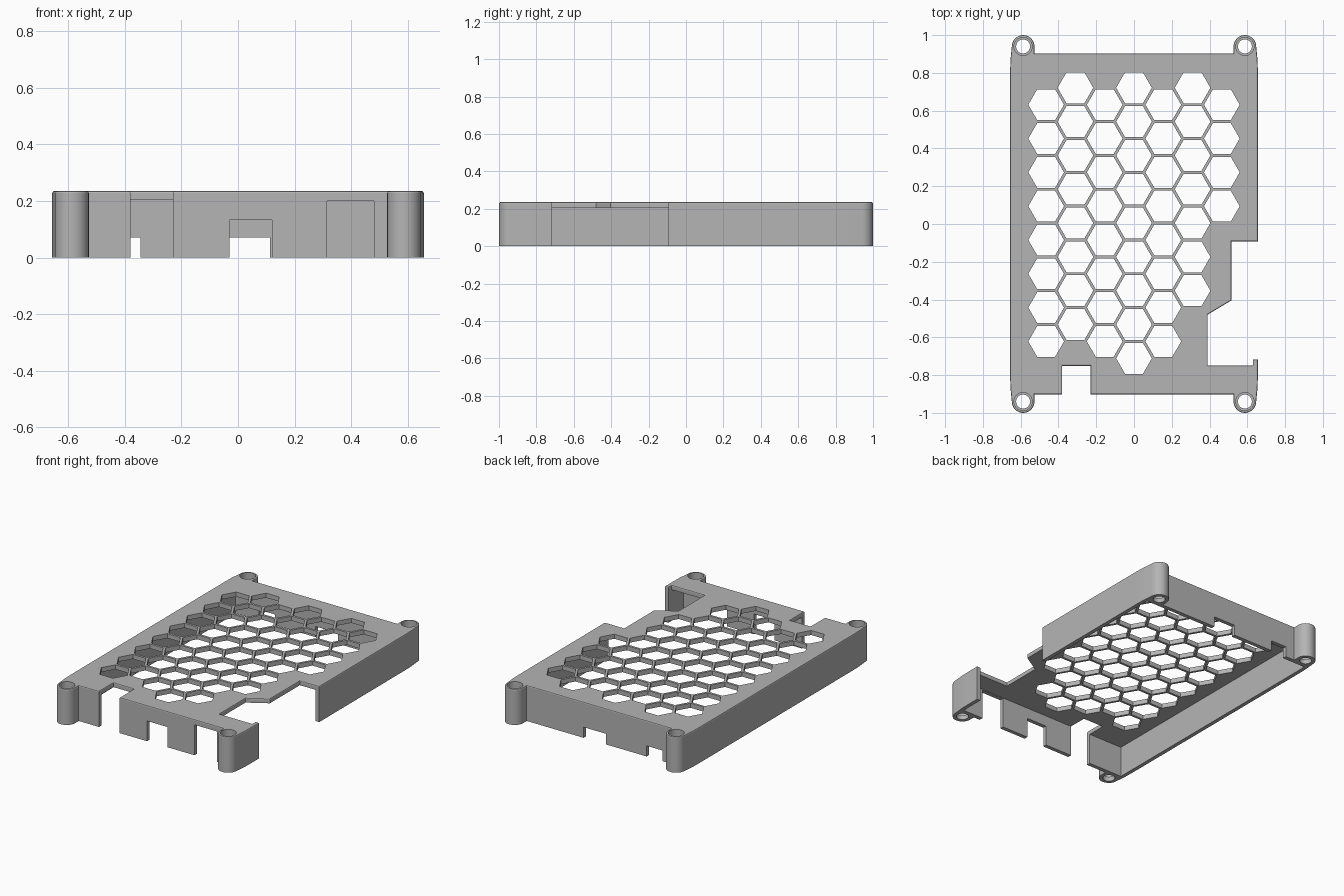
import bpy, bmesh
from math import pi, sin, cos, radians, sqrt
from mathutils import Matrix

if "Cube" in bpy.data.objects:
    bpy.data.objects.remove(bpy.data.objects["Cube"])

HEIGHT, PLATE_Z, WALL = 0.235, 0.205, 0.026
HALF_X, END_Y = 0.656, 0.902
POST_X, POST_Y, POST_R = 0.587, 0.94, 0.06


def add_object(name, bm):
    bmesh.ops.recalc_face_normals(bm, faces=bm.faces[:])
    mesh = bpy.data.meshes.new(name)
    bm.to_mesh(mesh)
    bm.free()
    obj = bpy.data.objects.new(name, mesh)
    bpy.context.collection.objects.link(obj)
    return obj


def box(bm, x0, x1, y0, y1, z0, z1):
    place = Matrix.Translation(((x0 + x1) / 2, (y0 + y1) / 2, (z0 + z1) / 2))
    size = Matrix.Diagonal((x1 - x0, y1 - y0, z1 - z0, 1))
    bmesh.ops.create_cube(bm, size=1, matrix=place @ size)


def prism(bm, sides, radius, x, y, z0, z1):
    place = Matrix.Translation((x, y, (z0 + z1) / 2)) @ Matrix.Rotation(pi / 2, 4, 'Z')
    bmesh.ops.create_cone(bm, cap_ends=True, segments=sides, radius1=radius,
                          radius2=radius, depth=z1 - z0, matrix=place)


def corner(sx, sy):
    """Outline of one screw post corner, mirrored into any quadrant."""
    pts = [(HALF_X, 0.80), (HALF_X - 0.002, 0.87)]
    pts += [(POST_X + POST_R * cos(pi * i / 18), POST_Y + POST_R * sin(pi * i / 18))
            for i in range(19)]
    pts.append((POST_X - POST_R, END_Y))
    pts = [(sx * x, sy * y) for x, y in pts]
    return pts if sx * sy > 0 else pts[::-1]


# Plan outline with the front slot and the stepped side opening
slot = [(-0.38, -END_Y), (-0.38, -0.752), (-0.23, -0.752), (-0.23, -END_Y)]
opening = [(HALF_X, -0.717), (0.629, -0.717), (0.629, -0.75), (0.39, -0.75),
           (0.39, -0.48), (0.515, -0.405), (0.515, -0.093), (HALF_X, -0.093)]
outline = corner(1, 1) + corner(-1, 1) + corner(-1, -1) + slot + corner(1, -1) + opening

# Solid cover with a softened top rim
bm = bmesh.new()
base = bm.faces.new([bm.verts.new((x, y, 0)) for x, y in outline])
grown = bmesh.ops.extrude_face_region(bm, geom=[base])["geom"]
top = [v for v in grown if isinstance(v, bmesh.types.BMVert)]
bmesh.ops.translate(bm, verts=top, vec=(0, 0, HEIGHT))
rim = [e for e in bm.edges if all(v.co.z > HEIGHT / 2 for v in e.verts)]
bmesh.ops.bevel(bm, geom=rim, offset=0.007, segments=2, profile=0.5, affect='EDGES')
cover = add_object("vented_case_cover", bm)

# First cutter: underside pocket and wide screw head bores
bm = bmesh.new()
inner = HALF_X - WALL
box(bm, -inner, inner, -END_Y + WALL, END_Y - WALL, -0.1, PLATE_Z)
for sx in (-1, 1):
    for sy in (-1, 1):
        prism(bm, 32, 0.048, sx * POST_X, sy * POST_Y, 0.03, 0.4)
pocket = add_object("pocket_cutter", bm)

# Second cutter: screw holes, wall windows and honeycomb vents
bm = bmesh.new()
for sx in (-1, 1):
    for sy in (-1, 1):
        prism(bm, 32, 0.037, sx * POST_X, sy * POST_Y, -0.1, 0.1)
for x0, x1, z in ((-0.03, 0.12, 0.133), (0.315, 0.48, 0.2)):
    box(bm, x0, x1, -0.95, -0.85, -0.1, z)
for x0, x1 in ((-0.05, 0.113), (-0.46, -0.345)):
    box(bm, x0, x1, 0.85, 0.95, -0.1, 0.07)
pitch = 0.179
for col, count in zip(range(-3, 4), (8, 8, 8, 9, 8, 7, 4)):
    first = 0.721 - (pitch / 2 if col % 2 else 0)
    for row in range(count):
        prism(bm, 6, 0.0945, col * pitch * sqrt(3) / 2, first - row * pitch, 0.15, 0.3)
vents = add_object("vent_cutter", bm)

# Apply the cuts
bpy.ops.object.select_all(action='DESELECT')
bpy.context.view_layer.objects.active = cover
cover.select_set(True)
for cutter in (pocket, vents):
    cutter.hide_render = True
    mod = cover.modifiers.new("cut", 'BOOLEAN')
    mod.operation = 'DIFFERENCE'
    mod.solver = 'EXACT'
    mod.object = cutter
    bpy.ops.object.modifier_apply(modifier=mod.name)
    bpy.data.objects.remove(cutter)

# Grey plastic
grey = bpy.data.materials.new("grey_plastic")
grey.use_nodes = True
colour = (0.46, 0.46, 0.46, 1)
grey.diffuse_color = colour
grey.node_tree.nodes["Principled BSDF"].inputs["Base Color"].default_value = colour
cover.data.materials.clear()
cover.data.materials.append(grey)
bpy.ops.object.shade_smooth_by_angle(angle=radians(20))
